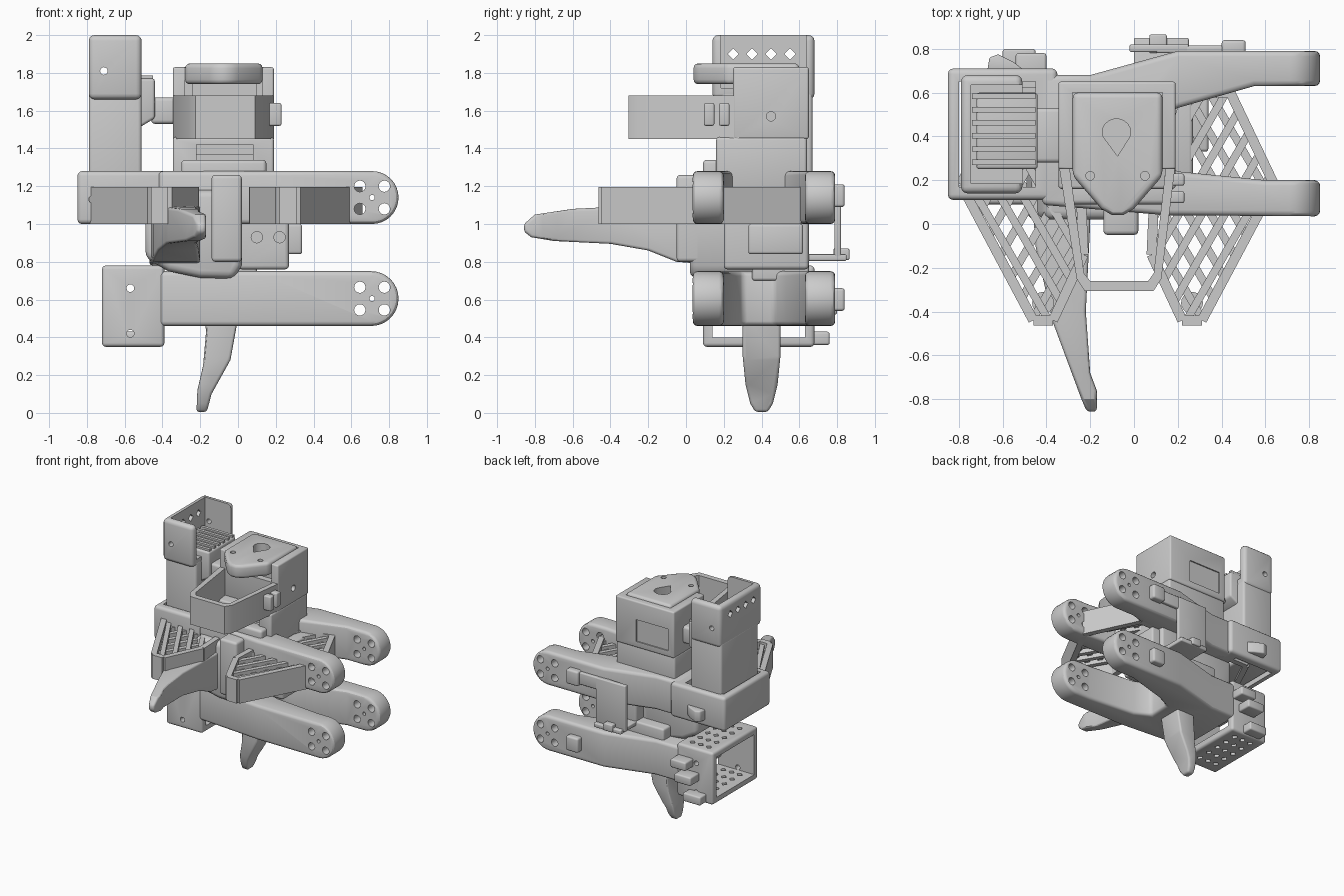
import bpy, bmesh, math
from mathutils import Vector

if "Cube" in bpy.data.objects:
    bpy.data.objects.remove(bpy.data.objects["Cube"])


def prism(name, pts, axis, a, b, bev=0.0):
    """Extrude a 2D outline along an axis from a to b."""
    place = {'x': lambda p, t: (t, p[0], p[1]),
             'y': lambda p, t: (p[0], t, p[1]),
             'z': lambda p, t: (p[0], p[1], t)}[axis]
    bm = bmesh.new()
    lo = [bm.verts.new(place(p, a)) for p in pts]
    hi = [bm.verts.new(place(p, b)) for p in pts]
    bm.faces.new(lo)
    bm.faces.new(hi)
    for i in range(len(pts)):
        j = (i + 1) % len(pts)
        bm.faces.new((lo[i], lo[j], hi[j], hi[i]))
    bmesh.ops.recalc_face_normals(bm, faces=bm.faces)
    me = bpy.data.meshes.new(name)
    bm.to_mesh(me)
    bm.free()
    ob = bpy.data.objects.new(name, me)
    bpy.context.collection.objects.link(ob)
    return bevel(ob, bev) if bev else ob


def bake(ob):
    bpy.context.view_layer.update()
    dg = bpy.context.evaluated_depsgraph_get()
    me = bpy.data.meshes.new_from_object(ob.evaluated_get(dg))
    ob.modifiers.clear()
    ob.data = me
    return ob


def bevel(ob, w, seg=3):
    m = ob.modifiers.new("bevel", 'BEVEL')
    m.width, m.segments = w, seg
    m.limit_method, m.angle_limit = 'ANGLE', math.radians(35)
    return bake(ob)


def combine(ob, cutter, op='DIFFERENCE'):
    m = ob.modifiers.new("bool", 'BOOLEAN')
    m.operation, m.solver, m.object = op, 'EXACT', cutter
    bake(ob)
    bpy.data.objects.remove(cutter)
    return ob


def box(name, x0, x1, y0, y1, z0, z1, bev=0.0):
    return prism(name, [(x0, y0), (x1, y0), (x1, y1), (x0, y1)], 'z', z0, z1, bev)


def circle(c, r, n=16):
    return [(c[0] + r * math.cos(2 * math.pi * i / n),
             c[1] + r * math.sin(2 * math.pi * i / n)) for i in range(n)]


def join(name, obs):
    bm = bmesh.new()
    for o in obs:
        bm.from_mesh(o.data)
        bpy.data.objects.remove(o)
    me = bpy.data.meshes.new(name)
    bm.to_mesh(me)
    bm.free()
    ob = bpy.data.objects.new(name, me)
    bpy.context.collection.objects.link(ob)
    return ob


def holes(ob, centres, r, axis, a, b, n=16):
    return combine(ob, join("cut", [prism("c", circle(c, r, n), axis, a, b) for c in centres]))


def bar(p, q, w, z0, z1):
    p, q = Vector(p), Vector(q)
    d = (q - p).normalized()
    s = Vector((-d.y, d.x)) * w / 2
    return prism("bar", [p - s, q - s, q + s, p + s], 'z', z0, z1)


# Forked arm links: plan outline intersected with a round-ended side outline
FORK = [(-.45, .09), (.15, .04), (.86, .035), (.86, .2), (.6, .2), (.5, .21), (.2, .24),
        (.08, .3), (.08, .47), (.2, .53), (.55, .63), (.86, .63), (.86, .79), (.2, .79),
        (-.2, .68), (-.45, .68)]


def fork(name, zc, r):
    side = [(-.42, zc + r), (-.42, zc - r)]
    side += [(.85 - r + r * math.sin(t), zc - r * math.cos(t))
             for t in [math.pi * i / 16 for i in range(17)]]
    ob = prism(name, FORK, 'z', zc - .3, zc + .3)
    combine(ob, prism("side", side, 'y', -.2, 1), 'INTERSECT')
    bevel(ob, .025)
    holes(ob, [(.71 + i * .065, zc + j * .06) for i in (-1, 1) for j in (-1, 1)],
          .03, 'y', -.1, .95)
    return holes(ob, [(.71, zc)], .014, 'y', -.1, .95)


fork("upper_arm_fork", 1.14, .14)
fork("lower_arm_fork", .605, .145)

# Upper servo holder (open top to bottom)
h = box("upper_servo_holder", -.85, -.35, .11, .71, 1.0, 1.28, .025)
combine(h, box("cut", -.8, -.45, .17, .65, .9, 1.4))
holes(h, [(-.77, 1.13)], .02, 'y', 0, .3)

# Lower servo holder, a sleeve open along x with perforated walls
h = box("lower_servo_holder", -.72, -.39, .09, .68, .35, .78, .02)
combine(h, box("cut", -.9, -.2, .14, .63, .4, .73))
holes(h, [(-.63 + i * .075, .2 + j * .1) for i in range(3) for j in range(5)], .024, 'z', .3, .9, 4)
holes(h, [(-.57, .42), (-.57, .66)], .02, 'y', 0, .9)
for i, (y, z) in enumerate([(.7, .4), (.74, .56), (.72, .66)]):
    box(f"holder_clip_{i}", -.66 + i * .06, -.5 + i * .05, y - .06, y + .06, z - .04, z + .03, .012)

# Tall column with a C-shaped bracket on top
box("column", -.79, -.51, .18, .67, 1.02, 1.7, .02)
c = box("column_bracket", -.79, -.51, .14, .68, 1.66, 2.0, .03)
combine(c, box("cut", -.745, -.4, .185, .635, 1.72, 2.1))
holes(c, [(.25 + .1 * i, 1.9) for i in range(4)], .03, 'x', -.9, -.7, 4)
holes(c, [(-.71, 1.81)], .02, 'y', 0, .9)
prism("column_saddle", [(-.72, 1.5), (-.54, 1.5), (-.44, 1.56), (-.44, 1.77), (-.72, 1.77)],
      'y', .25, .6, .015)
join("saddle_ridges", [box("r", -.74, -.45, y, y + .025, 1.72, 1.785)
                       for y in [.27 + .06 * i for i in range(6)]])
box("column_link", -.46, -.3, .28, .53, 1.53, 1.67, .02)

# Head block with neck, top plate and front hoop
b = box("head_block", -.345, .19, .25, .65, 1.45, 1.83, .012)
combine(b, box("cut", -.28, .13, .1, .6, 1.68, 1.9))
combine(b, box("cut", -.29, .0, .64, .8, 1.5, 1.68))
holes(b, [(.45, 1.57)], .025, 'x', .12, .3)
p = prism("head_plate", [(-.28, .6), (-.28, .22), (-.15, .07), (-.1, .04), (-.05, .04),
                         (0, .07), (.13, .22), (.13, .6)], 'z', 1.74, 1.85, .025)
hole = [(-.075, .31)] + [(-.08 + .065 * math.cos(t), .42 + .06 * math.sin(t))
                         for t in [math.radians(a) for a in range(-20, 201, 20)]]
combine(p, prism("cut", hole, 'z', 1.6, 2))
holes(p, [(-.2, .22), (.05, .22)], .02, 'z', 1.8, 1.9)
box("head_core", -.24, .1, .3, .58, 1.6, 1.76)
hoop = prism("front_hoop", [(-.345, .28), (-.262, -.25), (-.225, -.305), (.09, -.305),
                            (.125, -.25), (.19, .28)], 'z', 1.45, 1.68)
combine(hoop, prism("cut", [(-.3, .3), (-.228, -.225), (-.2, -.26), (.065, -.26),
                            (.09, -.225), (.15, .3)], 'z', 1.3, 1.8))
for i, y in enumerate((.12, .2)):
    box(f"hoop_clip_{i}", .14, .23, y - .025, y + .03, 1.52, 1.64, .01)
n = box("neck", -.345, .19, .16, .64, 1.18, 1.46, .015)
combine(n, box("cut", -.22, .08, 0, .55, 1.26, 1.42))
box("neck_shelf", -.22, .08, .2, .56, 1.34, 1.37)
box("neck_step", -.3, .15, .09, .2, 1.2, 1.34, .02)

# Lattice trays, mirrored about x = -0.075
TRAY = [(.08, -.14), (.22, -.44), (.31, -.44), (.64, .18), (.44, .6), (.2, .6), (.1, .3)]


def clip(p, d):
    """Part of an infinite line inside the convex tray outline."""
    t0, t1 = -9, 9
    for i, a in enumerate(TRAY):
        a, c = Vector(a), Vector(TRAY[(i + 1) % len(TRAY)])
        nrm = Vector((c.y - a.y, a.x - c.x))
        den, num = nrm.dot(d), nrm.dot(a - p)
        if abs(den) < 1e-6:
            if num < 0:
                return None
        elif den > 0:
            t1 = min(t1, num / den)
        else:
            t0 = max(t0, num / den)
    return (p + d * t0, p + d * t1) if t1 - t0 > .04 else None


segs = [(Vector(TRAY[i]), Vector(TRAY[(i + 1) % len(TRAY)]), .045, 1.0, 1.195) for i in range(len(TRAY))]
for s in (-1, 1):
    d = Vector((math.cos(math.radians(60)), s * math.sin(math.radians(60))))
    for k in range(-9, 10):
        r = clip(Vector((.33 + k * .105, .08)), d)
        if r:
            segs.append((*r, .036, 1.1 + s * .012, 1.165 + s * .012))
for name, flip in (("right_tray", 0), ("left_tray", 1)):
    f = (lambda v: (-.15 - v.x, v.y)) if flip else (lambda v: (v.x, v.y))
    tip = f(Vector((.265, -.36)))
    t = join(name, [bar(f(a), f(c), w, z0, z1) for a, c, w, z0, z1 in segs])
    join(name + "_screw_boss", [prism("boss", circle(tip, .05, 20), 'z', 1.03, 1.14), t]).name = name

# Gripper palm and servo between the links
prism("gripper_palm", [(-.49, .82), (-.37, .75), (-.2, .715), (-.02, .71), (.02, .78), (.02, 1.18),
                       (-.4, 1.18), (-.49, 1.0)], 'y', .02, .56, .04)
box("palm_front_post", -.14, .02, -.05, .2, .8, 1.26, .02)
g = box("gripper_servo", 0, .27, .2, .65, .76, 1.18, .02)
holes(g, [(-.02 + .12 * i, .93) for i in range(1, 3)], .03, 'y', 0, .3)
box("servo_flange", .1, .34, .33, .62, .84, 1.0, .015)
box("palm_tab", -.1, .0, .26, .33, .7, .9, .02)
box("link_coupler", -.25, .1, .35, .65, .7, .84, .015)

# Tapered gripper fingers
HALF = [(.03, 0), (.06, .05), (.085, .15), (.1, .3), (.1, .8)]
f1 = prism("lower_finger", [(-.22, .005), (-.165, .005), (-.14, .1), (-.04, .28), (0, .5), (0, .8),
                            (-.18, .8), (-.17, .42), (-.185, .25), (-.215, .12)], 'y', .2, .6)
combine(f1, prism("s", [(.4 + y, z) for y, z in HALF] + [(.4 - y, z) for y, z in HALF[::-1]],
                  'x', -.4, .2), 'INTERSECT')
bevel(f1, .015)
f2 = prism("upper_finger", [(-.215, -.857), (-.17, -.857), (-.17, -.76), (-.2, -.68), (-.22, -.4),
                            (-.2, 0), (-.2, .2), (-.47, .2), (-.45, -.1), (-.37, -.45),
                            (-.24, -.8)], 'z', .6, 1.3)
combine(f2, prism("s", [(-.857, .96), (-.82, .93), (-.7, .91), (-.4, .895), (-.2, .86), (-.05, .8),
                        (.2, .78), (.2, 1.1), (-.4, 1.09), (-.6, 1.08), (-.8, 1.05), (-.857, 1.0)],
                  'x', -.8, .2), 'INTERSECT')
bevel(f2, .015)

# Rear bracket and small fittings on the back
box("rear_plate", -.02, .25, .785, .82, .82, 1.2, .008)
box("rear_plate_foot", .0, .25, .38, .85, .805, .84, .008)
box("rear_lug", .07, .15, .78, .865, .81, .87, .008)
box("rear_rib", .1, .45, .78, .815, 1.1, 1.2, .01)
for z in (1.15, .6):
    box("fork_cap", .4, .51, .77, .84, z - .06, z + .06, .015)
prism("holder_knob", [(-.67, .7), (-.5, .7), (-.55, .74), (-.62, .775), (-.66, .76)], 'z', 1.05, 1.14, .01)

# Smooth shading with sharp edges kept
bpy.ops.object.select_all(action='SELECT')
bpy.context.view_layer.objects.active = bpy.data.objects["head_block"]
bpy.ops.object.shade_smooth_by_angle(angle=math.radians(30))
